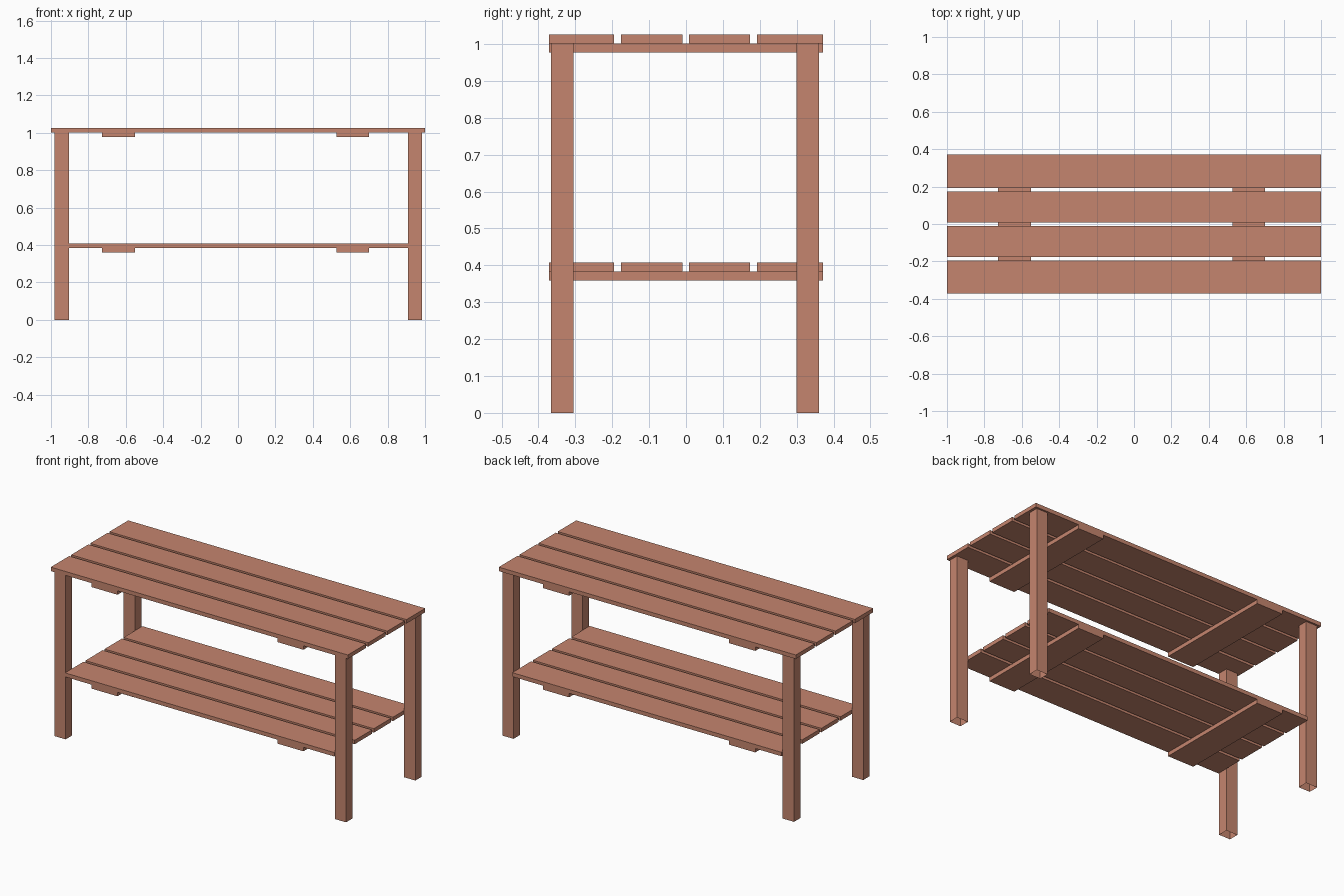
import bpy, bmesh

if "Cube" in bpy.data.objects:
    bpy.data.objects.remove(bpy.data.objects["Cube"])

wood = bpy.data.materials.new("warm wood")
wood.diffuse_color = (0.56, 0.235, 0.156, 1)
wood.use_nodes = True
wood.node_tree.nodes["Principled BSDF"].inputs["Base Color"].default_value = wood.diffuse_color


def box(name, x, y, z, open_ends=False):
    """Box spanning the (min, max) ranges; open_ends drops the caps."""
    bm = bmesh.new()
    bmesh.ops.create_cube(bm, size=1)
    for v in bm.verts:
        v.co = [r[0] + (c + 0.5) * (r[1] - r[0]) for c, r in zip(v.co, (x, y, z))]
    bm.normal_update()
    if open_ends:
        caps = [f for f in bm.faces if abs(f.normal.z) > 0.9]
        bmesh.ops.delete(bm, geom=caps, context='FACES_ONLY')
    mesh = bpy.data.meshes.new(name)
    bm.to_mesh(mesh)
    bm.free()
    mesh.materials.append(wood)
    bpy.context.collection.objects.link(bpy.data.objects.new(name, mesh))


plank_rows = [(-0.372, -0.195), (-0.176, -0.010), (0.008, 0.174), (0.192, 0.372)]
cleat_cols = [(-0.727, -0.551), (0.527, 0.701)]
leg_cols = [(-0.980, -0.904), (0.909, 0.984)]
leg_rows = [(-0.366, -0.305), (0.300, 0.361)]

# Table top and lower shelf: four planks on two cross cleats
for level, z, x in (("top", 1.001, (-1, 1)), ("shelf", 0.383, (-0.904, 0.909))):
    for i, y in enumerate(plank_rows):
        box(f"{level}_plank_{i + 1}", x, y, (z, z + 0.024))
    for side, cx in zip(("left", "right"), cleat_cols):
        box(f"{level}_cleat_{side}", cx, (-0.372, 0.372), (z - 0.024, z))

# Legs, hollow with open ends
for side, x in zip(("left", "right"), leg_cols):
    for end, y in zip(("front", "back"), leg_rows):
        box(f"{end}_{side}_leg", x, y, (0, 1.001), open_ends=True)
